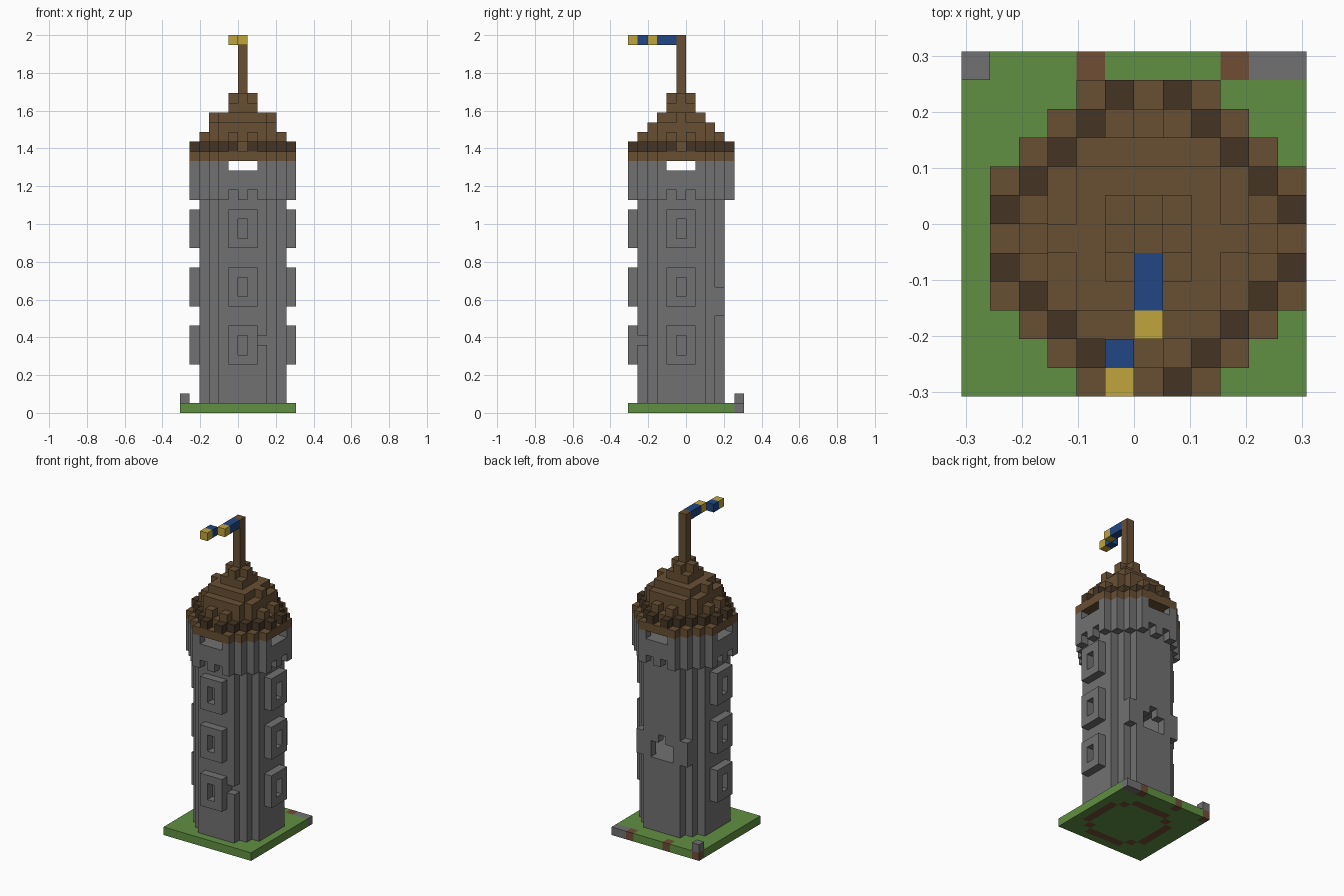
import bpy, bmesh
from mathutils import Vector

old = bpy.data.objects.get("Cube")
if old:
    bpy.data.objects.remove(old, do_unlink=True)

V = 2 / 39            # edge length of one block
CX, CY = 6, 5         # block column under the flag pole


def material(name, rgb):
    m = bpy.data.materials.new(name)
    m.use_nodes = True
    m.diffuse_color = (*rgb, 1)
    m.node_tree.nodes["Principled BSDF"].inputs["Base Color"].default_value = (*rgb, 1)
    return m


stone = material("grey stone", (0.165, 0.165, 0.165))
grass = material("green grass", (0.12, 0.28, 0.054))
dirt = material("brown dirt", (0.16, 0.075, 0.036))
wood = material("brown wood", (0.138, 0.08, 0.034))
dark_wood = material("dark wood", (0.06, 0.036, 0.018))
blue = material("blue cloth", (0.015, 0.061, 0.223))
yellow = material("yellow cloth", (0.527, 0.376, 0.045))


def box(x, y, z):
    """Blocks in inclusive index ranges."""
    return {(i, j, k) for i in range(x[0], x[1] + 1)
            for j in range(y[0], y[1] + 1) for k in range(z[0], z[1] + 1)}


def octagon(r, z0, z1):
    """Stepped round slab of radius r around the tower axis."""
    return {(i, j, k) for i, j, k in box((CX - r, CX + r), (CY - r, CY + r), (z0, z1))
            if abs(i - CX) + abs(j - CY) <= r + 2}


def diamond(r, n, z):
    """Blocks of an octagon whose step distance from the axis is n."""
    return {c for c in octagon(r, z, z) if abs(c[0] - CX) + abs(c[1] - CY) == n}


def turned(cells, turns):
    """Rotate blocks about the tower axis by quarter turns."""
    for _ in range(turns):
        cells = {(CX - (j - CY), CY + (i - CX), k) for i, j, k in cells}
    return cells


parts = {}


def part(name, mat, cells):
    parts[name] = (mat, cells)


# ground: grass slab with a dirt ring under the wall and rubble at the back edge
ground = box((0, 11), (0, 11), (0, 0))
disc = octagon(4, 0, 0)
ring = {(i, j, k) for i, j, k in disc
        if any(n not in disc for n in ((i + 1, j, k), (i - 1, j, k), (i, j + 1, k), (i, j - 1, k)))}
dirt_cells = ring | {(4, 11, 0), (9, 11, 0), (0, 11, 0)}
slabs = {(10, 11, 0), (11, 11, 0)}
part("ground", grass, ground - dirt_cells - slabs)
part("ground_dirt", dirt, dirt_cells)
part("ground_stones", stone, slabs | {(0, 11, 1)})

# shaft with a broken hole in the back wall, patched corners and one lost block
shaft = octagon(4, 1, 21) - octagon(3, 10, 14)
shaft -= box((5, 7), (9, 9), (10, 11)) | {(6, 9, 12), (8, 1, 7)}
shaft |= box((9, 9), (9, 9), (10, 12)) | box((3, 3), (9, 9), (10, 12))
part("shaft", stone, shaft)

# window frames on three sides
for side, turns in (("front", 0), ("left", 1), ("right", 3)):
    for n in range(3):
        z = 5 + 6 * n
        frame = box((5, 7), (0, 0), (z, z + 3)) - box((6, 6), (0, 0), (z + 1, z + 2))
        part(f"{side}_window_frame_{n + 1}", stone, turned(frame, turns))

# wider watch room with notched corbels and a lookout slit on each side
room = octagon(5, 22, 25) - octagon(4, 25, 25)
for t in range(4):
    room -= turned({(5, 0, 22), (7, 0, 22)} | box((5, 7), (0, 0), (25, 25)), t)
part("watch_room", stone, room)

# stepped roof
battlements = diamond(5, 6, 27)
part("battlements", dark_wood, battlements)
roof = octagon(5, 26, 26) | (octagon(4, 27, 27) - battlements)
roof |= octagon(3, 28, 29) | diamond(4, 5, 28)
roof |= octagon(2, 30, 30) | {(3, 5, 30), (9, 5, 30)}
roof |= box((5, 7), (4, 6), (31, 31)) | diamond(1, 1, 32)
part("roof", wood, roof)

# pole and flag
part("flag_pole", wood, box((6, 6), (5, 5), (32, 38)))
part("flag_blue", blue, box((6, 6), (3, 4), (38, 38)) | {(5, 1, 38)})
part("flag_yellow", yellow, {(6, 2, 38), (5, 0, 38)})

solid = set().union(*(cells for _, cells in parts.values()))


def build(name, mat, cells):
    """Turn blocks into a mesh of their exposed faces, joining flat areas."""
    bm = bmesh.new()
    verts = {}

    def vert(p):
        key = tuple(round(c) for c in p)
        if key not in verts:
            verts[key] = bm.verts.new(((key[0] - 6) * V, (key[1] - 6) * V, key[2] * V))
        return verts[key]

    for cell in sorted(cells):
        mid = Vector(cell) + Vector((0.5, 0.5, 0.5))
        for axis in range(3):
            for sign in (1, -1):
                n = Vector((0, 0, 0))
                n[axis] = sign
                if tuple(int(c) for c in Vector(cell) + n) in solid:
                    continue
                u = Vector((0, 0, 0))
                u[(axis + 1) % 3] = 0.5
                w = n.cross(u)
                c = mid + n / 2
                bm.faces.new([vert(c + a * u + b * w)
                              for a, b in ((-1, -1), (1, -1), (1, 1), (-1, 1))])
    bmesh.ops.dissolve_limit(bm, angle_limit=0.01, verts=bm.verts[:], edges=bm.edges[:])
    mesh = bpy.data.meshes.new(name)
    bm.to_mesh(mesh)
    bm.free()
    mesh.materials.append(mat)
    bpy.context.scene.collection.objects.link(bpy.data.objects.new(name, mesh))


for name, (mat, cells) in parts.items():
    build(name, mat, cells)
